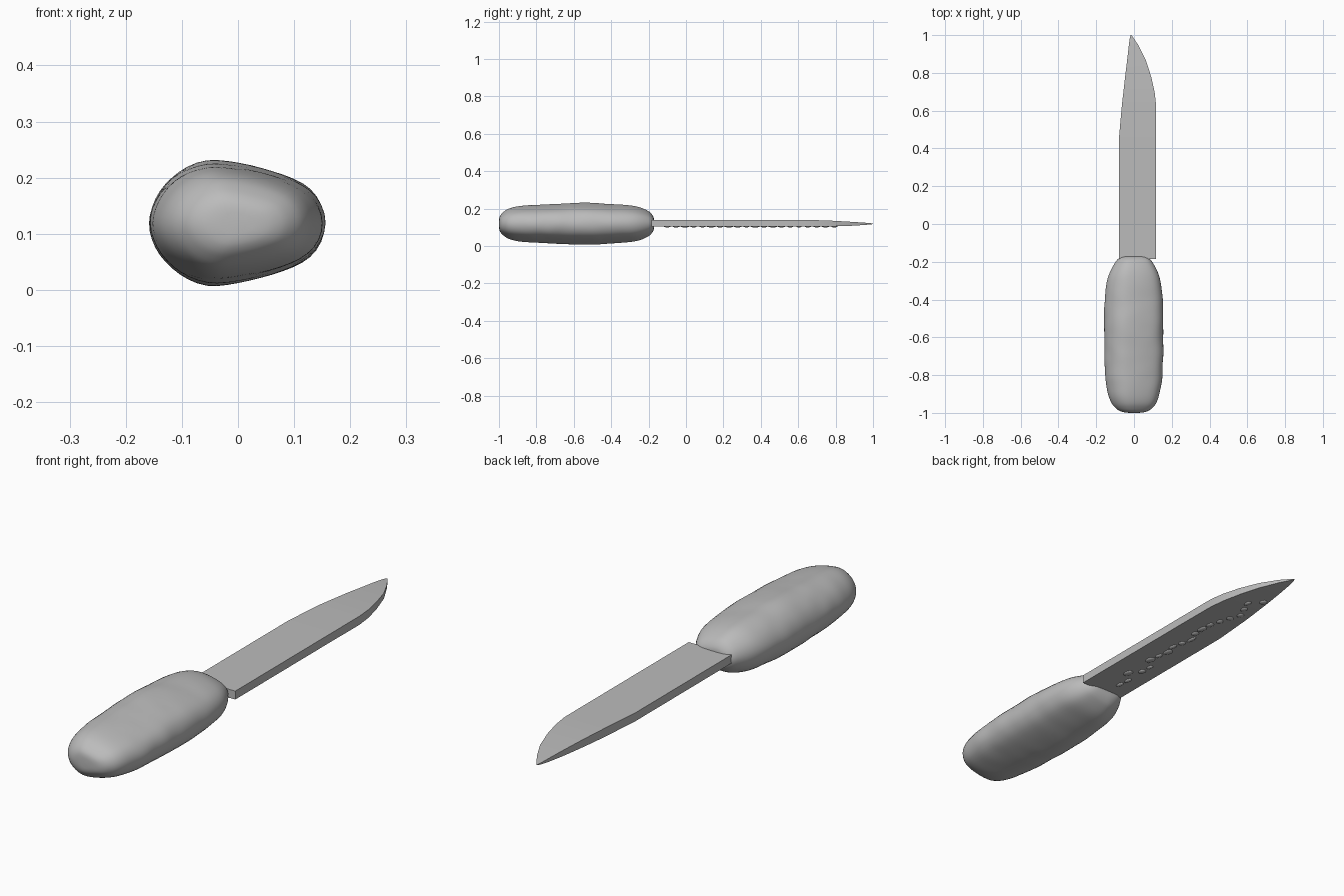
import bpy, bmesh, math, random
from mathutils import Vector, noise

cube = bpy.data.objects.get("Cube")
if cube:
    bpy.data.objects.remove(cube)
random.seed(4)

grey = bpy.data.materials.new("plain grey")
GREY = (0.5, 0.5, 0.5, 1)
grey.diffuse_color = GREY
grey.use_nodes = True
grey.node_tree.nodes["Principled BSDF"].inputs["Base Color"].default_value = GREY


def finish(bm, name, angle):
    """Turn a bmesh into a named, smooth-shaded object."""
    bmesh.ops.recalc_face_normals(bm, faces=bm.faces)
    mesh = bpy.data.meshes.new(name)
    bm.to_mesh(mesh)
    bm.free()
    obj = bpy.data.objects.new(name, mesh)
    bpy.context.collection.objects.link(obj)
    mesh.materials.append(grey)
    bpy.ops.object.select_all(action='DESELECT')
    obj.select_set(True)
    bpy.context.view_layer.objects.active = obj
    bpy.ops.object.shade_smooth_by_angle(angle=math.radians(angle))
    return obj


def loft(rings):
    """Skin a list of closed rings and cap both ends."""
    bm = bmesh.new()
    loops = [[bm.verts.new(p) for p in ring] for ring in rings]
    n = len(loops[0])
    for a, b in zip(loops, loops[1:]):
        for i in range(n):
            j = (i + 1) % n
            bm.faces.new((a[i], a[j], b[j], b[i]))
    bm.faces.new(loops[0])
    bm.faces.new(loops[-1])
    return bm


def interp(rows, t):
    """Smooth (Catmull-Rom) lookup in rows whose first column is t."""
    for k in range(len(rows) - 1):
        if t <= rows[k + 1][0]:
            break
    p0, p1, p2, p3 = (rows[min(max(k + d, 0), len(rows) - 1)] for d in (-1, 0, 1, 2))
    u = (t - p1[0]) / (p2[0] - p1[0])
    out = []
    for c in range(1, len(p1)):
        m1 = (p2[c] - p0[c]) / (p2[0] - p0[0]) * (p2[0] - p1[0])
        m2 = (p3[c] - p1[c]) / (p3[0] - p1[0]) * (p2[0] - p1[0])
        out.append((2*u**3 - 3*u*u + 1) * p1[c] + (u**3 - 2*u*u + u) * m1
                   + (3*u*u - 2*u**3) * p2[c] + (u**3 - u*u) * m2)
    return out


# Handle: egg-shaped section (x, half height), wide on the -x side
MID_Z = 0.119
half = [(-0.160, 0), (-0.155, 0.028), (-0.140, 0.057), (-0.117, 0.080), (-0.09, 0.098),
        (-0.055, 0.110), (-0.02, 0.108), (0.02, 0.101), (0.06, 0.091), (0.10, 0.077),
        (0.130, 0.060), (0.150, 0.033), (0.158, 0)]
section = half + [(x, -z) for x, z in half[-2:0:-1]]
# y, width scale, height scale
lengthwise = [(-1.0, 0.20, 0.20), (-0.995, 0.40, 0.38), (-0.98, 0.58, 0.55),
              (-0.95, 0.75, 0.74), (-0.90, 0.87, 0.86), (-0.80, 0.965, 0.93),
              (-0.55, 1.0, 1.03), (-0.40, 0.98, 0.97), (-0.30, 0.90, 0.90),
              (-0.25, 0.80, 0.82), (-0.20, 0.62, 0.62), (-0.18, 0.50, 0.44),
              (-0.17, 0.35, 0.25)]
ys = []
for a, b in zip(lengthwise, lengthwise[1:]):
    steps = max(2, round((b[0] - a[0]) / 0.025))
    ys += [a[0] + (b[0] - a[0]) * i / steps for i in range(steps)]
ys.append(lengthwise[-1][0])
rings = []
for y in ys:
    sx, sz = interp(lengthwise, y)
    ring = []
    for x, z in section:
        p = Vector((x * sx, y, z * sz))
        lump = 1 + 0.022 * noise.noise(p * 14) * sx      # slight hand-moulded unevenness
        ring.append((p.x * lump, y, MID_Z + p.z * lump))
    rings.append(ring)
handle = finish(loft(rings), "handle", 60)
subdivide = handle.modifiers.new("smooth", 'SUBSURF')
subdivide.levels = subdivide.render_levels = 1

# Blade: flat slab, one edge straight then slanted, the other bellied to the tip
# y, left edge x, right edge x, bottom z, top z
blade_rows = [(-0.185, -0.08, 0.117, 0.105, 0.140), (0.45, -0.08, 0.117, 0.105, 0.140),
              (0.63, -0.064, 0.117, 0.104, 0.140), (0.70, -0.056, 0.109, 0.104, 0.138),
              (0.78, -0.047, 0.091, 0.105, 0.135), (0.87, -0.036, 0.062, 0.107, 0.130),
              (0.95, -0.027, 0.021, 0.112, 0.125), (0.985, -0.022, -0.003, 0.115, 0.122),
              (1.0, -0.018, -0.013, 0.117, 0.120)]
finish(loft([[(a, y, lo), (b, y, lo), (b, y, hi), (a, y, hi)]
             for y, a, b, lo, hi in blade_rows]), "blade", 25)

# Tang: narrow root joining blade and handle
finish(loft([[(-0.078, y, 0.106), (0.078, y, 0.106), (0.078, y, 0.139), (-0.078, y, 0.139)]
             for y in (-0.28, -0.17)]), "blade_root", 25)

# Shallow lumps along the underside of the blade
bm = bmesh.new()
for i in range(20):
    y = -0.10 + i * 0.047
    x = random.uniform(-0.02, 0.03) - max(0, y - 0.6) * 0.08
    new = bmesh.ops.create_uvsphere(bm, u_segments=12, v_segments=8, radius=1)["verts"]
    size = Vector((random.uniform(0.010, 0.018), random.uniform(0.015, 0.028), 0.007))
    for v in new:
        v.co = v.co * size + Vector((x, y, 0.106))
finish(bm, "underside_lumps", 60)
